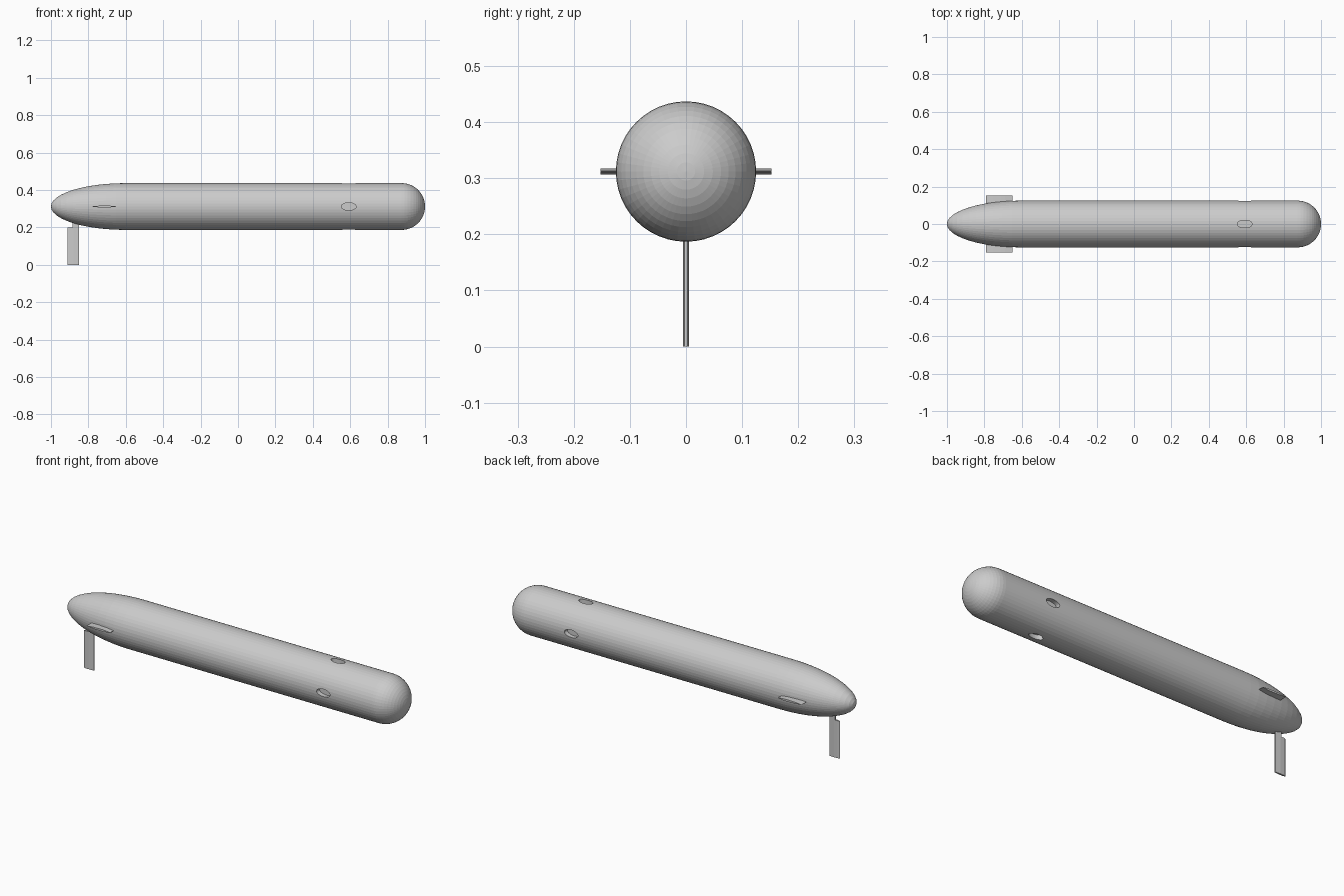
import bpy, bmesh
from math import sin, cos, pi

if "Cube" in bpy.data.objects:
    bpy.data.objects.remove(bpy.data.objects["Cube"])

ZC, R = 0.312, 0.125   # hull axis height and radius


def make(name, bm):
    bmesh.ops.recalc_face_normals(bm, faces=bm.faces)
    me = bpy.data.meshes.new(name)
    bm.to_mesh(me)
    bm.free()
    ob = bpy.data.objects.new(name, me)
    bpy.context.collection.objects.link(ob)
    return ob


def prism(name, outline, vec):
    """Extrude a closed outline of 3D points along vec."""
    bm = bmesh.new()
    f = bm.faces.new([bm.verts.new(p) for p in outline])
    g = bmesh.ops.extrude_face_region(bm, geom=[f])
    bmesh.ops.translate(bm, vec=vec,
                        verts=[v for v in g["geom"] if isinstance(v, bmesh.types.BMVert)])
    return make(name, bm)


# Hull: long elliptical tail, straight middle, hemispherical nose
SIDES, N = 48, 12
tail = [(-0.6 - 0.4 * cos(i / N * pi / 2), R * sin(i / N * pi / 2)) for i in range(1, N + 1)]
nose = [(0.875 + 0.125 * sin(i / N * pi / 2), R * cos(i / N * pi / 2)) for i in range(N)]
bm = bmesh.new()
rings = [[bm.verts.new((x, r * cos(2 * pi * k / SIDES), ZC + r * sin(2 * pi * k / SIDES)))
          for k in range(SIDES)] for x, r in tail + nose]
for a, b in zip(rings, rings[1:]):
    for k in range(SIDES):
        j = (k + 1) % SIDES
        bm.faces.new((a[k], a[j], b[j], b[k]))
for ring, x in ((rings[0], -1), (rings[-1], 1)):
    tip = bm.verts.new((x, 0, ZC))
    for k in range(SIDES):
        bm.faces.new((ring[k], ring[(k + 1) % SIDES], tip))
hull = make("hull", bm)

# Oval ports recessed into the four sides of the hull near the nose
for i in range(4):
    uy, uz = round(cos(i * pi / 2)), round(sin(i * pi / 2))
    depth = 0.1
    oval = []
    for k in range(32):
        t = 2 * pi * k / 32
        w = 0.02 * sin(t)
        oval.append((0.592 + 0.04 * cos(t), uy * depth - uz * w, ZC + uz * depth + uy * w))
    cutter = prism("port_cutter", oval, (0, uy * 0.1, uz * 0.1))
    cutter.hide_render = True
    cutter.hide_set(True)
    m = hull.modifiers.new("port", 'BOOLEAN')
    m.operation, m.solver, m.object = 'DIFFERENCE', 'EXACT', cutter

# Side fins with a thin tapered section
for s, name in ((-1, "front_fin"), (1, "back_fin")):
    section = [(-0.79, 0), (-0.75, 0.004), (-0.71, 0.005), (-0.69, 0.005), (-0.65, 0.001),
               (-0.65, -0.001), (-0.69, -0.005), (-0.71, -0.005), (-0.75, -0.004)]
    prism(name, [(x, s * 0.06, ZC + z) for x, z in section], (0, s * 0.092, 0))

# Rudder blade below the tail and the short post that carries it
blade = [(-0.912, 0), (-0.9, 0.004), (-0.88, 0.005), (-0.85, 0.003),
         (-0.85, -0.003), (-0.88, -0.005), (-0.9, -0.004)]
prism("rudder", [(x, y, 0) for x, y in blade], (0, 0, 0.2))
post = [(-0.885, -0.005), (-0.85, -0.003), (-0.85, 0.003), (-0.885, 0.005)]
prism("rudder_post", [(x, y, 0.19) for x, y in post], (0, 0, 0.06))
